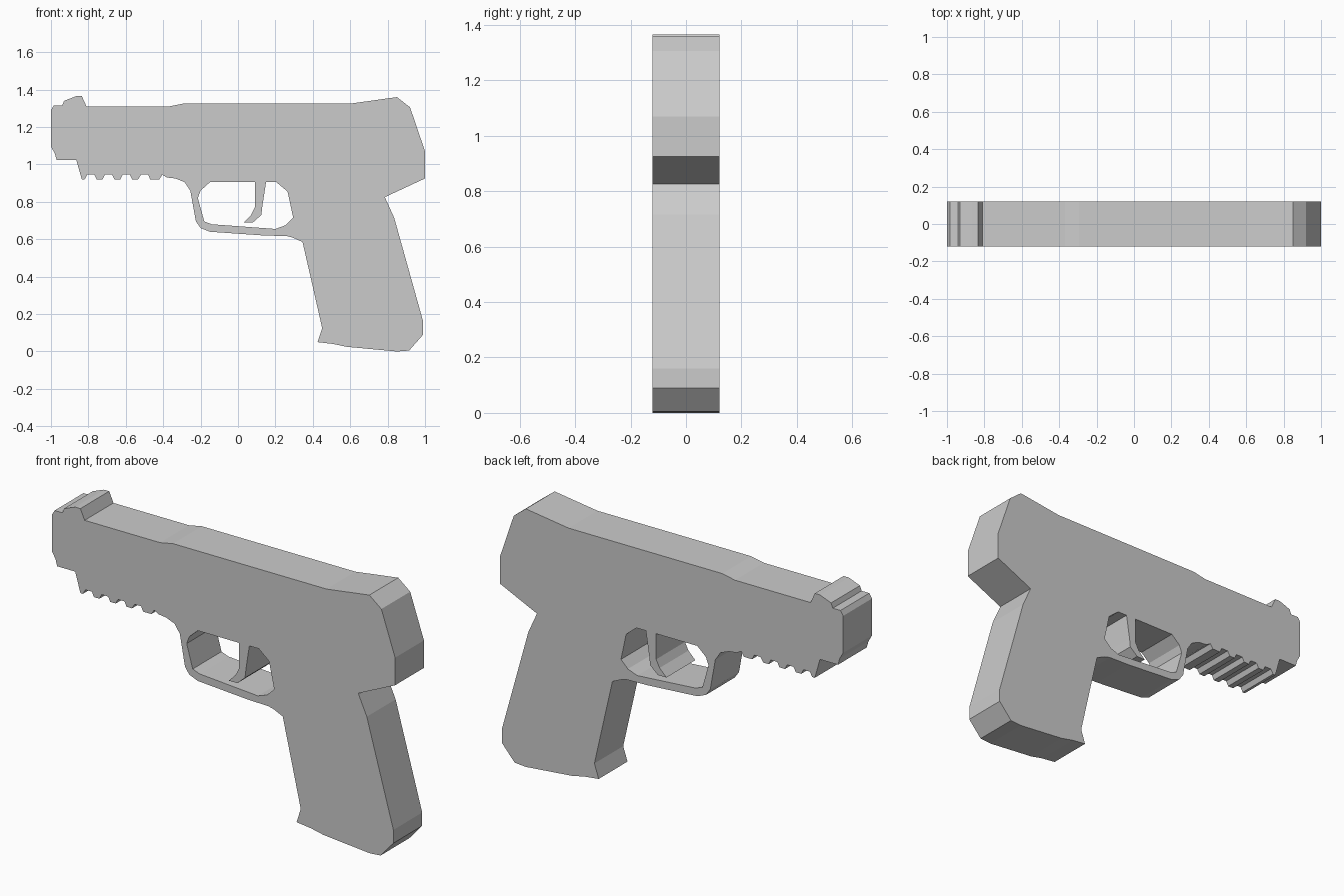
import bpy, bmesh, math

if "Cube" in bpy.data.objects:
    bpy.data.objects.remove(bpy.data.objects["Cube"])

HALF_WIDTH = 0.12


def plate(name, *loops):
    """Extrude closed (x, z) loops along y; an inner loop becomes a hole."""
    cu = bpy.data.curves.new(name, 'CURVE')
    cu.dimensions = '2D'
    cu.fill_mode = 'BOTH'
    cu.extrude = HALF_WIDTH
    for pts in loops:
        sp = cu.splines.new('POLY')
        sp.points.add(len(pts) - 1)
        for p, (x, z) in zip(sp.points, pts):
            p.co = (x, z, 0, 1)
        sp.use_cyclic_u = True
        sp.use_smooth = False
    ob = bpy.data.objects.new(name, cu)
    bpy.context.collection.objects.link(ob)
    ob.rotation_euler.x = math.pi / 2
    bpy.ops.object.select_all(action='DESELECT')
    ob.select_set(True)
    bpy.context.view_layer.objects.active = ob
    bpy.ops.object.convert(target='MESH')
    ob = bpy.context.object
    bpy.ops.object.transform_apply(location=False, rotation=True, scale=False)
    # weld caps to walls and merge the caps' triangles
    bm = bmesh.new()
    bm.from_mesh(ob.data)
    bmesh.ops.remove_doubles(bm, verts=bm.verts, dist=1e-4)
    bmesh.ops.recalc_face_normals(bm, faces=bm.faces)
    for f in bm.faces:
        f.smooth = False
    bm.to_mesh(ob.data)
    bm.free()
    return ob


# top edge, muzzle to rear
top = [(-1, 1.29), (-.985, 1.315), (-.94, 1.315), (-.93, 1.34), (-.865, 1.365),
       (-.835, 1.365), (-.81, 1.31), (-.37, 1.31), (-.295, 1.325), (.60, 1.325),
       (.85, 1.36), (.92, 1.305), (1, 1.07), (1, .925)]
# grip, down the back and up the front
grip = [(.785, .825), (.835, .715), (.99, .16), (.99, .09), (.915, .005), (.85, 0),
        (.58, .025), (.51, .04), (.425, .05), (.45, .125), (.40, .345), (.345, .585)]
# outside of the guard
guard = [(.29, .61), (.26, .617), (.14, .62), (-.15, .64), (-.20, .66), (-.225, .695),
         (-.255, .86), (-.285, .905), (-.335, .925), (-.38, .93), (-.405, .945)]
# underside rail teeth, rear to front
rail = []
for x in (-.445, -.55, -.645, -.74):
    w = .024 if x == -.445 else .016
    rail += [(x + w, .92), (x - w, .92), (x - w - .012, .945), (x - w - .05, .945)]
rail += [(-.82, .92), (-.835, .92)]
muzzle = [(-.865, 1.025), (-.97, 1.025), (-.98, 1.06), (-1, 1.095)]

# opening inside the guard
opening = [(-.15, .905), (.09, .905), (.15, .905), (.205, .905), (.265, .855), (.295, .715),
           (.255, .675), (.20, .655), (-.14, .68), (-.18, .695), (-.215, .82), (-.20, .86)]

plate("body", top + grip + guard + rail + muzzle, opening)

# trigger hanging in the opening
plate("trigger", [(.09, .905), (.15, .905), (.13, .775), (.125, .73), (.08, .69),
                  (.03, .69), (.07, .73), (.09, .77)])
